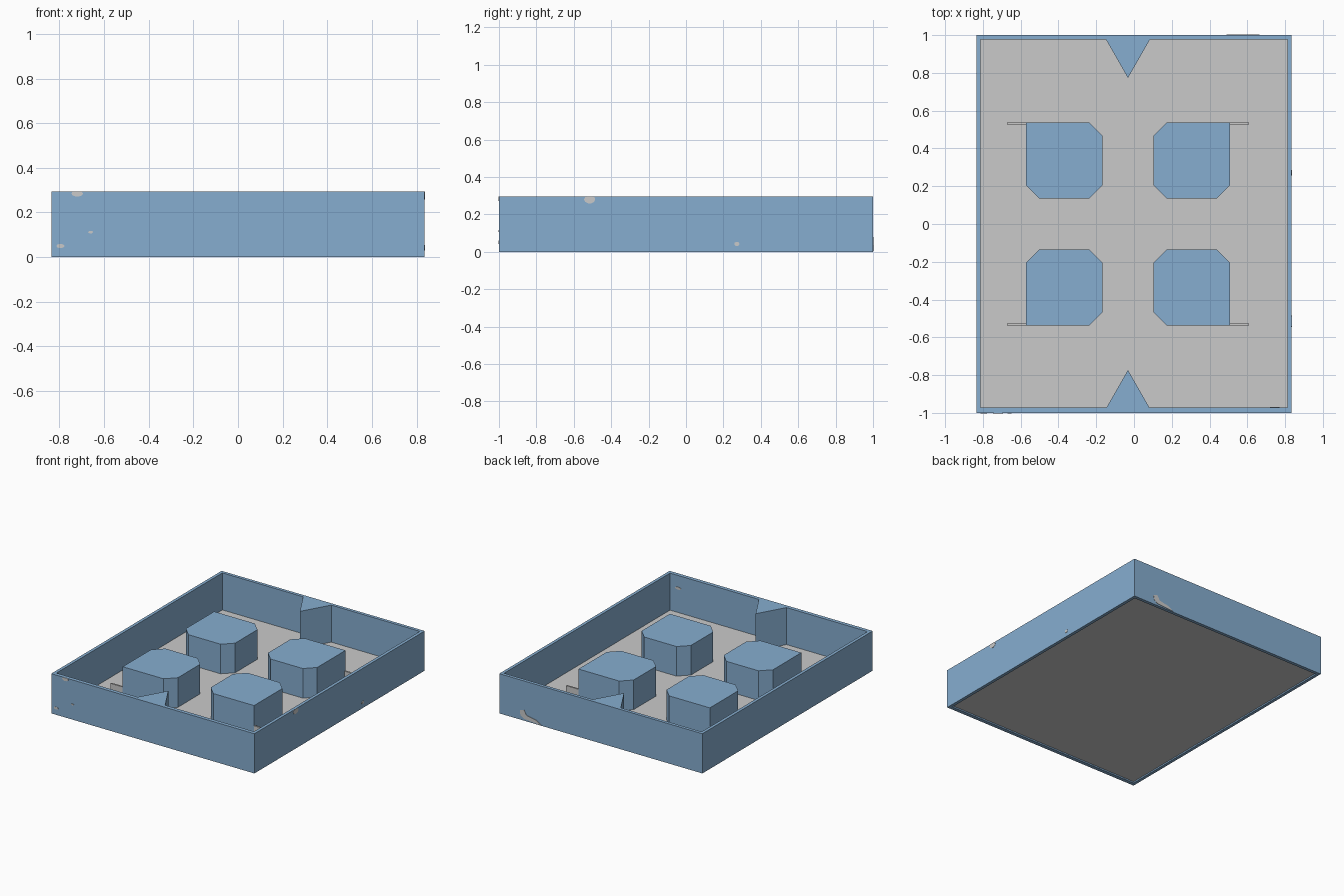
import bpy, bmesh, math
from mathutils import Vector

if "Cube" in bpy.data.objects:
    bpy.data.objects.remove(bpy.data.objects["Cube"])

def material(name, rgb):
    m = bpy.data.materials.new(name)
    m.diffuse_color = (*rgb, 1)
    m.use_nodes = True
    m.node_tree.nodes["Principled BSDF"].inputs["Base Color"].default_value = m.diffuse_color
    return m

BLUE = material("soft blue", (0.24, 0.42, 0.63))
GREY = material("light grey", (0.59, 0.59, 0.59))

W, L, H = 0.835, 1.0, 0.295      # outer half width, half length, wall height
FLOOR = 0.02
CX = -0.032                      # blocks and wedges sit slightly left of centre

def prism(name, pts, vec, mat):
    """Extrude a planar outline along vec."""
    bm = bmesh.new()
    face = bm.faces.new([bm.verts.new(p) for p in pts])
    ext = bmesh.ops.extrude_face_region(bm, geom=[face])
    verts = [g for g in ext["geom"] if isinstance(g, bmesh.types.BMVert)]
    bmesh.ops.translate(bm, verts=verts, vec=Vector(vec))
    bmesh.ops.recalc_face_normals(bm, faces=bm.faces)
    me = bpy.data.meshes.new(name)
    bm.to_mesh(me)
    bm.free()
    me.materials.append(mat)
    ob = bpy.data.objects.new(name, me)
    bpy.context.collection.objects.link(ob)
    return ob

def box(name, x0, x1, y0, y1, z0, z1, mat):
    pts = [(x0, y0, z0), (x1, y0, z0), (x1, y1, z0), (x0, y1, z0)]
    return prism(name, pts, (0, 0, z1 - z0), mat)

# Rectangular ring of outer walls
bm = bmesh.new()
inner = (-0.812, 0.812, -0.972, 0.976)
def loop(x0, x1, y0, y1, z):
    return [bm.verts.new(p) for p in ((x0, y0, z), (x1, y0, z), (x1, y1, z), (x0, y1, z))]
rings = [loop(-W, W, -L, L, 0), loop(-W, W, -L, L, H), loop(*inner, H), loop(*inner, 0)]
for r in range(4):
    a, b = rings[r], rings[(r + 1) % 4]
    for i in range(4):
        j = (i + 1) % 4
        bm.faces.new((a[i], a[j], b[j], b[i]))
bmesh.ops.recalc_face_normals(bm, faces=bm.faces)
me = bpy.data.meshes.new("outer_walls")
bm.to_mesh(me)
bm.free()
me.materials.append(BLUE)
bpy.context.collection.objects.link(bpy.data.objects.new("outer_walls", me))

# Floor panel
box("floor", *inner, 0.01, FLOOR, GREY)

# Blocks (three chamfered corners, one square) with a thin fin on the square corner
C = 0.07
for sx, xn in ((-1, "left"), (1, "right")):
    for sy, yn in ((-1, "front"), (1, "back")):
        xi, xo = CX + sx * 0.135, CX + sx * 0.54
        yi, yo = sy * 0.135, sy * 0.537
        pts = [(xo, yo), (xo, yi + sy * C), (xo - sx * C, yi), (xi + sx * C, yi),
               (xi, yi + sy * C), (xi, yo - sy * C), (xi + sx * C, yo)]
        prism(f"block_{yn}_{xn}", [(x, y, FLOOR) for x, y in pts], (0, 0, 0.22), BLUE)
        xe = CX + sx * 0.64
        box(f"fin_{yn}_{xn}", min(xo, xe), max(xo, xe),
            sy * 0.532 - 0.006, sy * 0.532 + 0.006, FLOOR, 0.09, GREY)

# Triangular wedges in the middle of the end walls
for s, n in ((-1, "front"), (1, "back")):
    pts = [(CX - 0.118, s * 0.98, FLOOR), (CX + 0.118, s * 0.98, FLOOR), (CX, s * 0.773, FLOOR)]
    prism(f"wedge_{n}", pts, (0, 0, H - FLOOR), BLUE)

# Worn grey specks, as very thin plates on the walls
def speck(name, axis, at, u, z, ru, rz, out):
    pts = []
    for i in range(10):
        a = math.tau * i / 10
        p, q = u + ru * math.cos(a), min(z + rz * math.sin(a), H)
        pts.append((p, at, q) if axis == "y" else (at, p, q))
    prism(name, pts, (0, out, 0) if axis == "y" else (out, 0, 0), GREY)

T = 0.002
for i, (u, z, ru, rz) in enumerate(((-0.72, 0.285, 0.026, 0.014), (-0.66, 0.112, 0.011, 0.006),
                                    (-0.795, 0.05, 0.018, 0.01))):
    speck(f"speck_front_{i}", "y", -L, u, z, ru, rz, -T)
for i, (u, z, ru, rz) in enumerate(((-0.515, 0.28, 0.03, 0.022), (0.272, 0.042, 0.014, 0.012))):
    speck(f"speck_right_{i}", "x", W, u, z, ru, rz, T)
speck("speck_inside", "y", inner[2], 0.745, 0.2, 0.025, 0.01, T)

# Larger worn patch low on the back wall
patch = [(0.66, 0.035), (0.665, 0.07), (0.63, 0.08), (0.61, 0.045), (0.53, 0.03), (0.49, 0.004), (0.63, 0.015)]
prism("patch_back", [(x, L, z) for x, z in patch], (0, T, 0), GREY)
